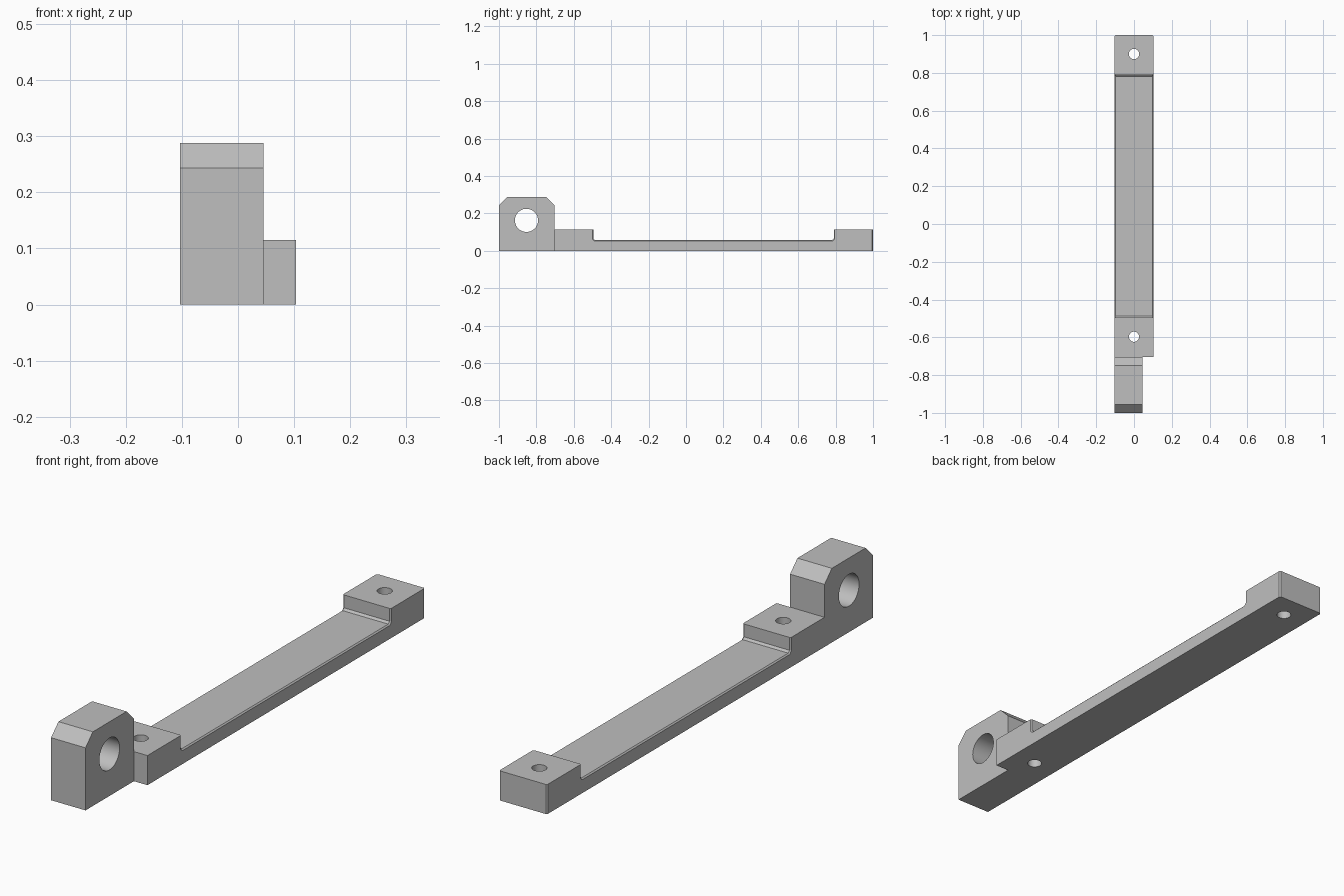
import bpy, bmesh
from math import pi

old = bpy.data.objects.get("Cube")
if old:
    bpy.data.objects.remove(old, do_unlink=True)

# One plain grey for the whole bracket
grey = bpy.data.materials.new("plain grey")
grey.use_nodes = True
colour = (0.52, 0.52, 0.52, 1)
grey.diffuse_color = colour
grey.node_tree.nodes["Principled BSDF"].inputs["Base Color"].default_value = colour

LEFT, RIGHT, LUG_SIDE = -0.103, 0.103, 0.045
FRONT, LUG_BACK, STEP_A, STEP_B, BACK = -1.0, -0.703, -0.495, 0.79, 1.0
PAD, FLOOR, LUG_TOP = 0.115, 0.057, 0.288
COVE, CHAMFER, EDGE = 0.008, 0.045, 0.005


def extrude_profile(name, points, x0, x1, bevel_rule=None):
    """Side profile of (y, z) points pushed across x, with chosen edges chamfered."""
    bm = bmesh.new()
    face = bm.faces.new([bm.verts.new((x0, y, z)) for y, z in points])
    new = bmesh.ops.extrude_face_region(bm, geom=[face])["geom"]
    moved = [v for v in new if isinstance(v, bmesh.types.BMVert)]
    bmesh.ops.translate(bm, vec=(x1 - x0, 0, 0), verts=moved)
    bmesh.ops.recalc_face_normals(bm, faces=bm.faces)
    if bevel_rule:
        chosen = [e for e in bm.edges if bevel_rule(e)]
        bmesh.ops.bevel(bm, geom=chosen, offset=EDGE, segments=1,
                        affect='EDGES', clamp_overlap=True)
    mesh = bpy.data.meshes.new(name)
    bm.to_mesh(mesh)
    bm.free()
    mesh.materials.append(grey)
    obj = bpy.data.objects.new(name, mesh)
    bpy.context.collection.objects.link(obj)
    return obj


def combine(target, tool, operation):
    """Boolean the tool into the target, then discard the tool."""
    mod = target.modifiers.new(operation.lower(), 'BOOLEAN')
    mod.operation, mod.object, mod.solver = operation, tool, 'EXACT'
    bpy.ops.object.select_all(action='DESELECT')
    bpy.context.view_layer.objects.active = target
    target.select_set(True)
    bpy.ops.object.modifier_apply(modifier=mod.name)
    bpy.data.objects.remove(tool, do_unlink=True)


def drill(target, radius, location, rotation=(0, 0, 0)):
    bpy.ops.mesh.primitive_cylinder_add(vertices=40, radius=radius, depth=0.8,
                                        location=location, rotation=rotation)
    cutter = bpy.context.object
    cutter.hide_render = True
    cutter.data.materials.append(grey)
    combine(target, cutter, 'DIFFERENCE')


def worn_edge(e):
    """Side edges of the recess and the upright corners of the back end."""
    a, b = (v.co for v in e.verts)
    if abs(a.x - b.x) > 0.01:
        return False
    mid = (a + b) / 2
    recess = STEP_A - 0.001 < mid.y < STEP_B + 0.001 and mid.z > FLOOR - 0.001
    return recess or min(a.y, b.y) > BACK - 0.001


# Long bar with a raised pad at each end of a shallow recess
bar_profile = [(LUG_BACK, 0), (BACK, 0), (BACK, PAD), (STEP_B, PAD),
               (STEP_B, FLOOR + COVE), (STEP_B - COVE, FLOOR),
               (STEP_A + COVE, FLOOR), (STEP_A, FLOOR + COVE),
               (STEP_A, PAD), (LUG_BACK, PAD)]
bracket = extrude_profile("mounting_bracket", bar_profile, LEFT, RIGHT, worn_edge)

# Tall narrow lug with chamfered top corners
lug_profile = [(FRONT, 0), (LUG_BACK, 0), (LUG_BACK, LUG_TOP - CHAMFER),
               (LUG_BACK - CHAMFER, LUG_TOP), (FRONT + CHAMFER, LUG_TOP),
               (FRONT, LUG_TOP - CHAMFER)]
lug = extrude_profile("pivot_lug", lug_profile, LEFT, LUG_SIDE)
combine(bracket, lug, 'UNION')

# Cross hole in the lug and a screw hole through each pad
drill(bracket, 0.062, (0, -0.853, 0.163), (0, pi / 2, 0))
for y in (-0.597, 0.9):
    drill(bracket, 0.027, (0, y, 0))

bpy.ops.object.select_all(action='DESELECT')
bpy.context.view_layer.objects.active = bracket
bracket.select_set(True)
bpy.ops.object.shade_smooth_by_angle()
